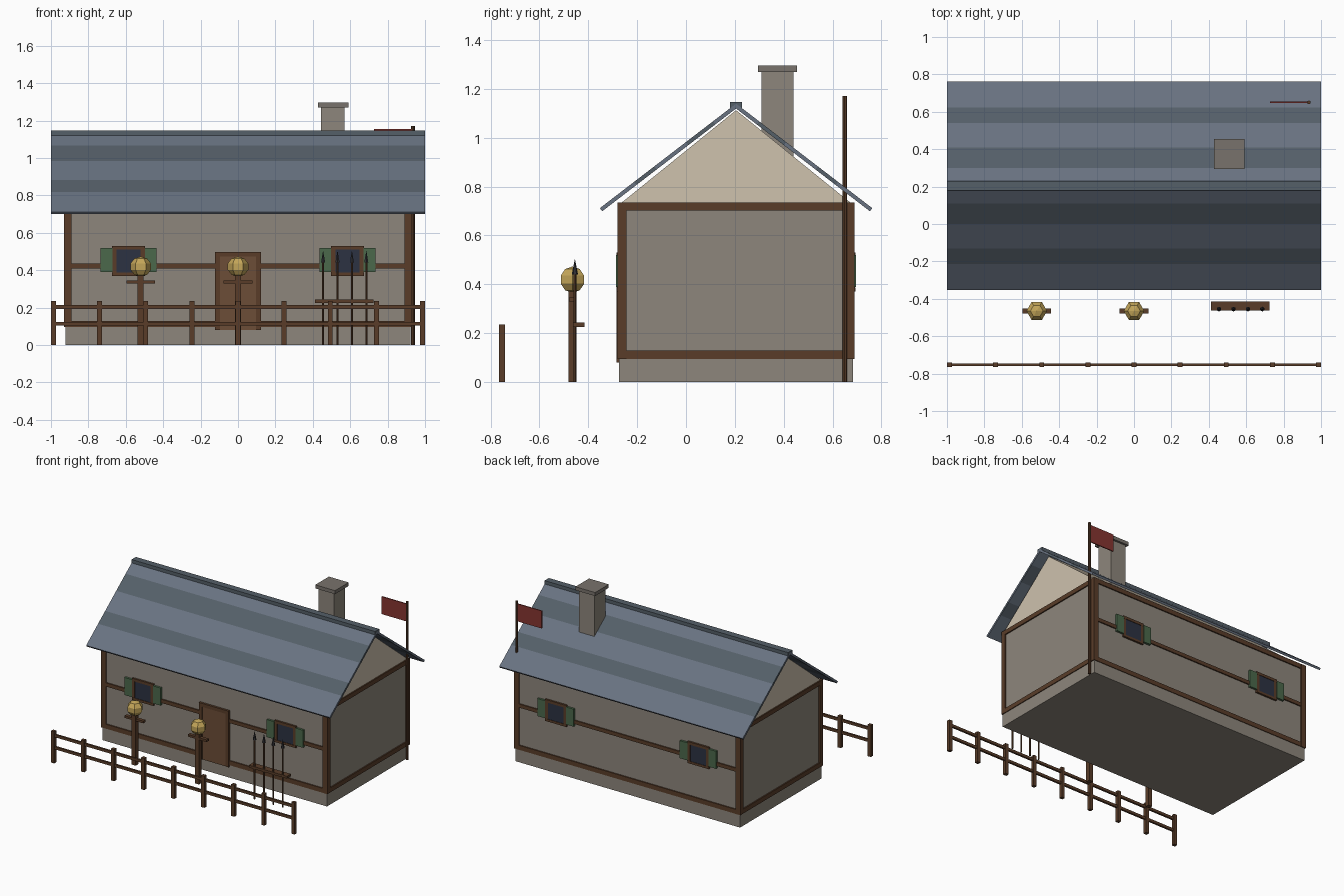
import bpy, bmesh, math
from mathutils import Matrix

if "Cube" in bpy.data.objects:
    bpy.data.objects.remove(bpy.data.objects["Cube"])


def mat(name, r, g, b):
    m = bpy.data.materials.new(name)
    m.diffuse_color = (r, g, b, 1)
    m.use_nodes = True
    m.node_tree.nodes["Principled BSDF"].inputs["Base Color"].default_value = m.diffuse_color
    return m


STONE = mat("stone", .27, .24, .20)
CAP = mat("cap_stone", .19, .17, .15)
WOOD = mat("wood", .10, .046, .022)
DOOR = mat("door_wood", .15, .075, .038)
CREAM = mat("plaster", .62, .54, .42)
SLATE = mat("slate", .14, .17, .22)
SLATE_DARK = mat("slate_dark", .09, .115, .14)
GREEN = mat("green_paint", .07, .14, .07)
GLASS = mat("glass", .025, .032, .055)
GOLD = mat("lantern_glass", .55, .38, .10)
RED = mat("red_cloth", .24, .035, .03)
IRON = mat("iron", .03, .03, .035)


def finish(name, bm, material):
    bmesh.ops.recalc_face_normals(bm, faces=bm.faces[:])
    me = bpy.data.meshes.new(name)
    bm.to_mesh(me)
    bm.free()
    me.materials.append(material)
    ob = bpy.data.objects.new(name, me)
    bpy.context.collection.objects.link(ob)
    return ob


def box(name, x, y, z, material):
    """Box given by (min, max) along each axis."""
    bm = bmesh.new()
    size = [b - a for a, b in (x, y, z)]
    mid = [(a + b) / 2 for a, b in (x, y, z)]
    bmesh.ops.create_cube(bm, size=1, matrix=Matrix.Translation(mid) @ Matrix.Diagonal((*size, 1)))
    return finish(name, bm, material)


def prism(name, profile, x0, x1, material):
    """Extrude a (y, z) profile along x."""
    bm = bmesh.new()
    face = bm.faces.new([bm.verts.new((x0, y, z)) for y, z in profile])
    out = bmesh.ops.extrude_face_region(bm, geom=[face])
    moved = [v for v in out["geom"] if isinstance(v, bmesh.types.BMVert)]
    bmesh.ops.translate(bm, verts=moved, vec=(x1 - x0, 0, 0))
    return finish(name, bm, material)


def rod(name, x, y, z0, z1, r0, r1, material, sides=8):
    bm = bmesh.new()
    bmesh.ops.create_cone(bm, cap_ends=True, segments=sides, radius1=r0, radius2=r1,
                          depth=z1 - z0, matrix=Matrix.Translation((x, y, (z0 + z1) / 2)))
    return finish(name, bm, material)


def around(c, half):
    return (c - half, c + half)


YC = .205            # ridge line
HX, HY = .92, .475   # wall half sizes
P = .01              # timber protrusion

# Walls, plinth and gable loft
box("plinth", around(0, HX + .003), around(YC, HY + .004), (0, .095), STONE)
box("walls", around(0, HX), around(YC, HY), (.095, .735), STONE)
prism("gable_loft", [(YC - .468, .735), (YC + .468, .735), (YC, 1.113)], -HX, HX, CREAM)

# Timber frame: corner posts, sills and top plates on all sides, mid rails front and back
for sx in (-1, 1):
    end = sorted((sx * (HX - .03), sx * (HX + P)))
    for sy in (-1, 1):
        box("corner_post", end, sorted((YC + sy * (HY - .027), YC + sy * (HY + P))), (.095, .735), WOOD)
    for z in ((.095, .128), (.702, .735)):
        box("end_beam", sorted((sx * (HX - .02), sx * (HX + P - .001))), around(YC, HY), z, WOOD)
for sy in (-1, 1):
    for n, z in (("sill_beam", (.095, .128)), ("mid_rail", (.408, .435)), ("top_plate", (.702, .735))):
        box(n, around(0, HX), sorted((YC + sy * (HY - .02), YC + sy * (HY + P - .001))), z, WOOD)

# Roof: lengthwise bands of slate on each slope
A = math.radians(37.5)
T = .016
BANDS = [0, .095, .205, .335, .418, .558]
for sy in (-1, 1):
    for i, (a, b) in enumerate(zip(BANDS, BANDS[1:])):
        top = [(d, 1.14 - d * math.tan(A)) for d in (a, b)]
        low = [(d - T * math.sin(A), z - T * math.cos(A)) for d, z in reversed(top)]
        if i == 0:  # meet the other slope under the ridge
            low[1] = (0, 1.14 - T / math.cos(A))
        prism("roof_band", [(YC + sy * d, z) for d, z in top + low], -1, 1,
              SLATE_DARK if i % 2 else SLATE)
box("ridge_cap", (-1, 1), around(YC, .025), (1.12, 1.146), SLATE_DARK)

# Chimney
box("chimney", (.445, .57), (.31, .44), (.85, 1.272), STONE)
box("chimney_cap", (.428, .59), (.295, .455), (1.27, 1.296), CAP)

# Door with frame
F = YC - HY
for sx in (-1, 1):
    box("door_jamb", sorted((sx * .095, sx * .122)), (F - .015, F + .01), (.08, .497), WOOD)
box("door_lintel", (-.122, .122), (F - .016, F + .01), (.472, .498), WOOD)
box("door_panel", (-.095, .095), (F - .012, F + .01), (.08, .472), DOOR)

# Windows with shutters, front and back
for sy in (-1, 1):
    def depth(out):
        return sorted((YC + sy * (HY - .01), YC + sy * (HY + out)))
    for cx in (-.585, .585):
        box("window_glass", around(cx, .067), depth(.0105), (.385, .512), GLASS)
        box("window_lintel", around(cx, .088), depth(.014), (.51, .53), WOOD)
        box("window_sill", around(cx, .088), depth(.014), (.37, .387), WOOD)
        for sx in (-1, 1):
            box("window_jamb", around(cx + sx * .076, .011), depth(.013), (.387, .51), WOOD)
            box("shutter", around(cx + sx * .118, .031), depth(.016), (.39, .52), GREEN)

# Lamp posts
for x in (-.52, 0):
    y = -.465
    box("lamp_post", around(x, .016), around(y, .016), (0, .39), WOOD)
    box("lamp_crossbar", around(x, .077), around(y, .0135), (.33, .346), WOOD)
    bm = bmesh.new()
    bmesh.ops.create_uvsphere(
        bm, u_segments=6, v_segments=5, radius=1,
        matrix=Matrix.Translation((x, y, .419)) @ Matrix.Diagonal((.058, .058, .054, 1))
        @ Matrix.Rotation(math.pi / 2, 4, "Z"))
    finish("lantern", bm, GOLD)

# Spear rack
box("spear_rack", (.413, .725), (-.462, -.415), (.225, .243), WOOD)
for i in range(4):
    x = .455 + i * .077
    rod("spear_shaft", x, -.455, 0, .45, .006, .006, WOOD, 6)
    rod("spear_tip", x, -.455, .44, .505, .013, 0, IRON, 6)

# Fence
for i in range(9):
    box("fence_post", around(-.987 + i * .24675, .013), around(-.753, .0125), (0, .235), WOOD)
for z in (.113, .203):
    box("fence_rail", (-.99, .99), around(-.753, .007), around(z, .010), WOOD)

# Flag on a pole
rod("flag_pole", .935, .65, 0, 1.172, .01, .01, WOOD)
box("flag", (.727, .935), around(.65, .004), (1.025, 1.155), RED)
